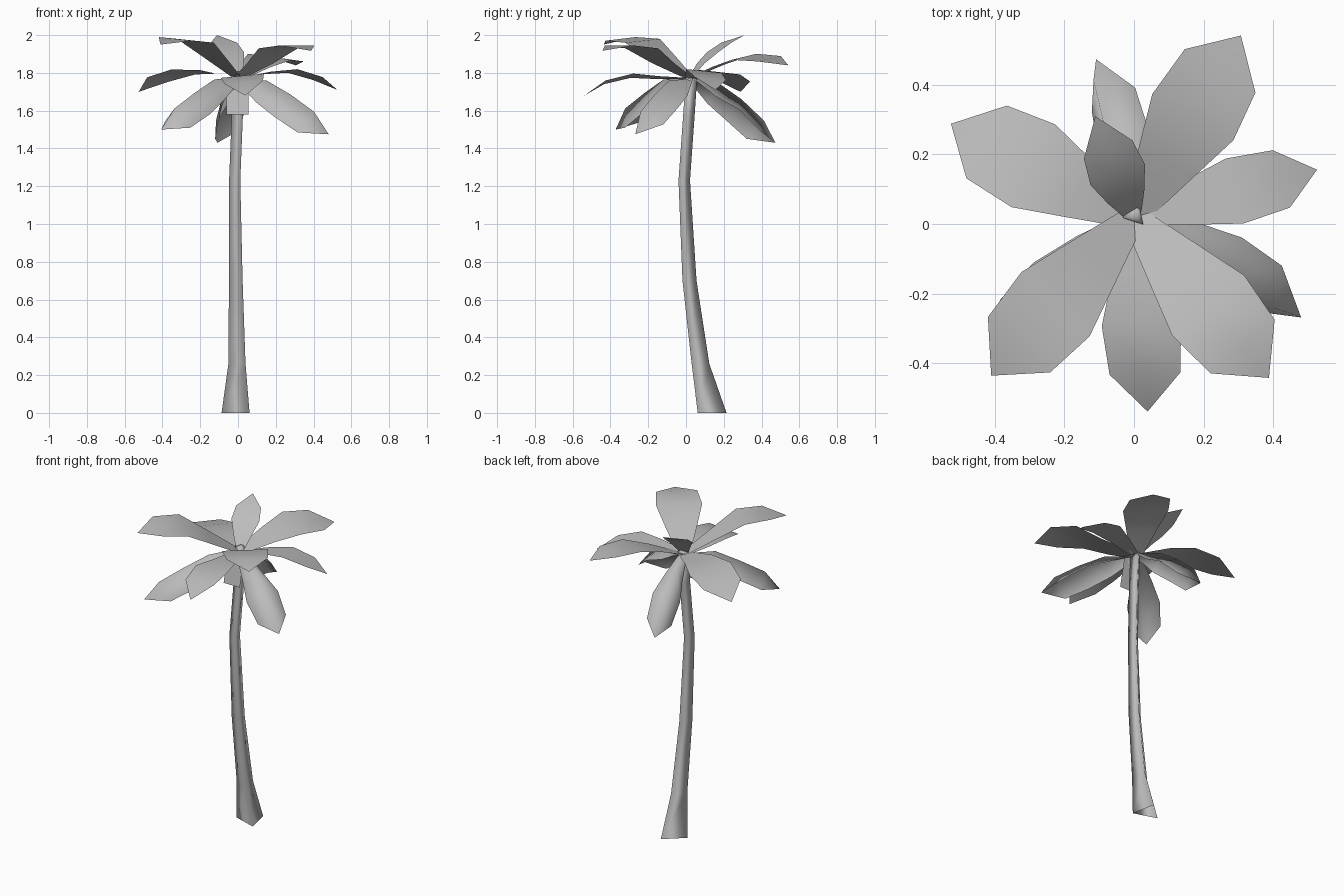
import bpy
import bmesh
from math import sin, cos, radians
from mathutils import Vector

old = bpy.data.objects.get("Cube")
if old:
    bpy.data.objects.remove(old, do_unlink=True)

grey = bpy.data.materials.new("plain_grey")
grey.use_nodes = True
colour = (0.5, 0.5, 0.5, 1)
grey.diffuse_color = colour
grey.node_tree.nodes["Principled BSDF"].inputs["Base Color"].default_value = colour


def finish(name, bm, angle):
    mesh = bpy.data.meshes.new(name)
    bm.to_mesh(mesh)
    bm.free()
    mesh.materials.append(grey)
    obj = bpy.data.objects.new(name, mesh)
    bpy.context.collection.objects.link(obj)
    bpy.ops.object.select_all(action='DESELECT')
    obj.select_set(True)
    bpy.context.view_layer.objects.active = obj
    bpy.ops.object.shade_smooth_by_angle(angle=radians(angle))


def make_trunk(rings):
    """Bent three-sided trunk, open below; each ring is x, y, z, radius."""
    bm = bmesh.new()
    corners = [radians(a) for a in (-48, 72, 192)]
    loops = [[bm.verts.new((x + r * cos(a), y + r * sin(a), z)) for a in corners]
             for x, y, z, r in rings]
    for low, high in zip(loops, loops[1:]):
        for i in range(3):
            j = (i + 1) % 3
            bm.faces.new((low[i], low[j], high[j], high[i]))
    # Small blunt peak closing the top
    x, y, z, r = rings[-1]
    peak = bm.verts.new((x, y, z + 0.02))
    for i in range(3):
        bm.faces.new((loops[-1][i], loops[-1][(i + 1) % 3], peak))
    finish("trunk", bm, 180)


CROWN = Vector((0, 0.02, 1.77))
ROW_REACH = (0.3, 0.55, 0.805)     # share of the leaf length
ROW_WIDTH = (0.09, 0.135, 0.12)    # half widths


def make_leaf(name, azimuth, reach, heights, roll=0, width=1, curl=0, shares=ROW_REACH):
    """Pointed leaf of three columns, arched by the row heights."""
    a = radians(azimuth)
    out = Vector((cos(a), sin(a), 0))
    across = Vector((-sin(a), cos(a), 0))
    spine = [CROWN] + [Vector((0, CROWN.y, z)) + out * reach * f
                       for f, z in zip(shares + (1,), heights)]
    bm = bmesh.new()
    rows = []
    for i, half in enumerate((0.035,) + ROW_WIDTH):
        along = (spine[i + 1] - spine[max(i - 1, 0)]).normalized()
        normal = along.cross(across).normalized()
        side = across * cos(roll) + normal * sin(roll)
        up = normal * cos(roll) - across * sin(roll)
        lift = up * curl * min(i, 1)
        rows.append([bm.verts.new(spine[i] + side * half * width * s
                                  + lift * (0.5 - abs(s)))
                     for s in (-1, 0, 1)])
    tip = bm.verts.new(spine[-1])
    for p, q in zip(rows, rows[1:]):
        for k in (0, 1):
            bm.faces.new((p[k], q[k], q[k + 1], p[k + 1]))
    for k in (0, 1):
        bm.faces.new((rows[-1][k], tip, rows[-1][k + 1]))
    finish(name, bm, 180)


make_trunk([(0.001, 0.129, 0, 0.09), (0.003, 0.071, 0.26, 0.055),
            (-0.005, 0.014, 0.7, 0.044), (-0.012, -0.013, 1.23, 0.036),
            (0.002, 0.012, 1.58, 0.036), (0.002, 0.026, 1.79, 0.036)])

# Upper leaves
make_leaf("front_left_high_leaf", -50, 0.603, (1.85, 1.93, 1.945, 1.917))
make_leaf("front_right_high_leaf", 228, 0.613, (1.88, 1.97, 1.98, 1.95), -0.08)
make_leaf("back_left_leaf", 59.5, 0.605, (1.84, 1.885, 1.875, 1.84), 0.12)
make_leaf("crown_leaf", 111, 0.31, (1.85, 1.91, 1.96, 2.0), 0, 0.62,
          shares=(0.2, 0.42, 0.67))

# Middle leaves
make_leaf("back_right_leaf", 153, 0.59, (1.805, 1.805, 1.765, 1.7), 0.1)
make_leaf("left_leaf", 14.5, 0.543, (1.8, 1.81, 1.77, 1.71), -0.1, 0.72)
make_leaf("front_leaf", -86, 0.56, (1.775, 1.785, 1.75, 1.68), 0.1, 0.85)

# Drooping, curled leaves
make_leaf("left_low_leaf", -31, 0.56, (1.71, 1.64, 1.55, 1.475), 0.3, 0.72, 0.11)
make_leaf("right_low_leaf", 224, 0.565, (1.72, 1.65, 1.57, 1.5), -0.25, 0.72, 0.1)
make_leaf("back_low_leaf", 103.5, 0.466, (1.7, 1.62, 1.51, 1.43), -0.4, 0.62, 0.11)

# Short hanging husk at the front of the crown
bm = bmesh.new()
bm.faces.new([bm.verts.new(p) for p in ((-0.06, -0.06, 1.58), (0.055, -0.06, 1.58),
                                        (0.055, -0.02, 1.76), (-0.06, -0.02, 1.76))])
finish("hanging_husk", bm, 30)
